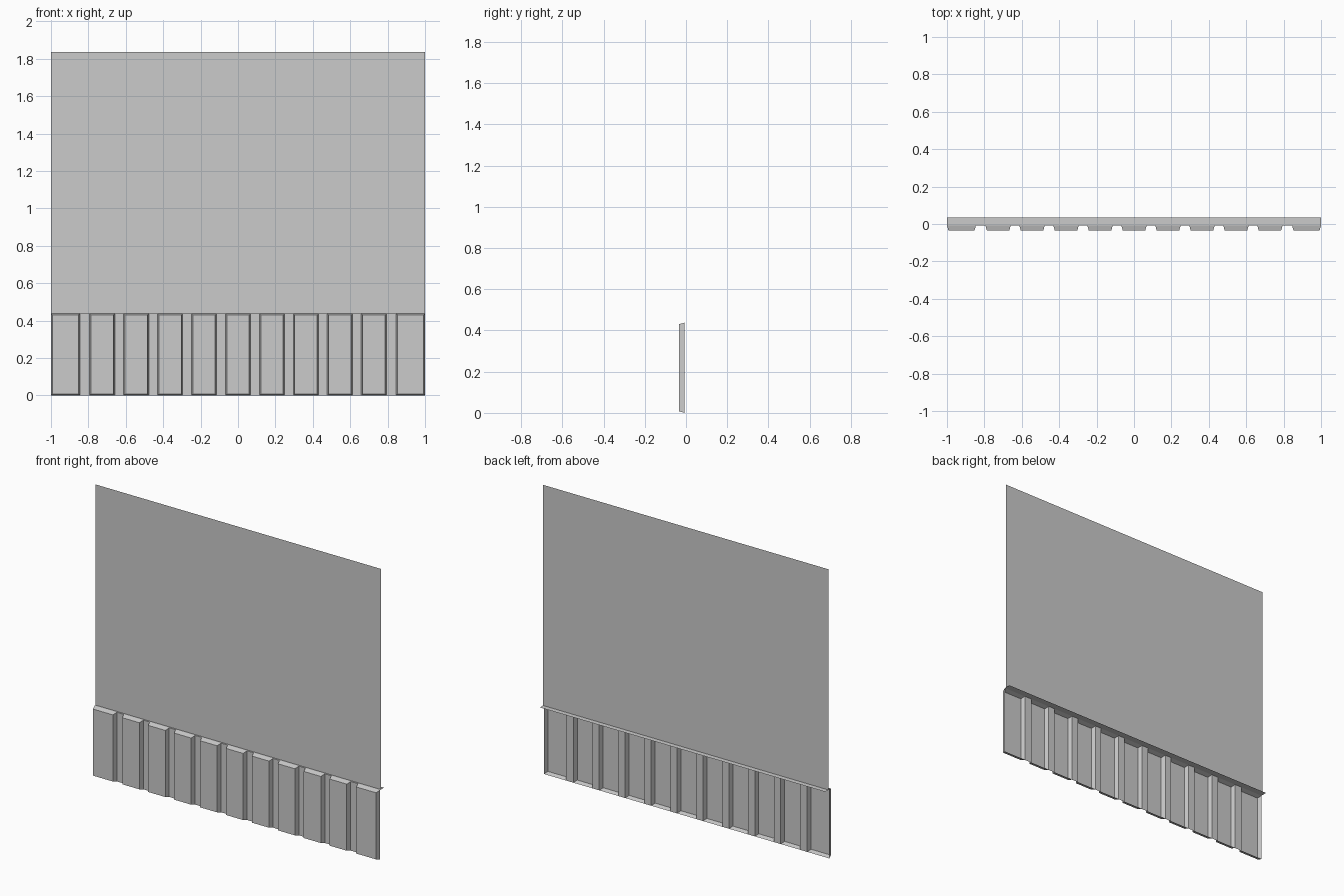
import bpy

if "Cube" in bpy.data.objects:
    bpy.data.objects.remove(bpy.data.objects["Cube"])

BASE_Y, FRONT_Y, BACK_Y, WALL_Y = -0.007, -0.035, 0.035, 0.003
LEDGE_Z, TOP_Z = 0.438, 1.836
PITCH, HALF, BEVEL = 0.1817, 0.068, 0.008


def make(name, verts, faces):
    mesh = bpy.data.meshes.new(name)
    mesh.from_pydata(verts, [], faces)
    mesh.update()
    obj = bpy.data.objects.new(name, mesh)
    bpy.context.collection.objects.link(obj)
    return obj


def upright_sheet(name, x0, x1, y, z0, z1):
    return make(name, [(x0, y, z0), (x1, y, z0), (x1, y, z1), (x0, y, z1)],
                [(0, 1, 2, 3)])


# Raised hollow panel with chamfered rim, open at the back
def raised_panel(name, x0, x1):
    b = BEVEL
    verts = [(x0, BASE_Y, 0), (x1, BASE_Y, 0),
             (x1, BASE_Y, LEDGE_Z), (x0, BASE_Y, LEDGE_Z),
             (x0 + b, FRONT_Y, b), (x1 - b, FRONT_Y, b),
             (x1 - b, FRONT_Y, LEDGE_Z - b), (x0 + b, FRONT_Y, LEDGE_Z - b)]
    faces = [(4, 5, 6, 7)]
    faces += [(i, (i + 1) % 4, 4 + (i + 1) % 4, 4 + i) for i in range(4)]
    return make(name, verts, faces)


# Panel spans: eleven evenly spaced, the end ones run out to the wall ends
spans = [[i * PITCH - HALF, i * PITCH + HALF] for i in range(-5, 6)]
spans[0] = [-1.0, -0.845]
spans[-1] = [0.845, 1.0]
for x0, x1 in spans:
    raised_panel("base_panel", x0, x1)

# Recessed strips between the panels
for left, right in zip(spans, spans[1:]):
    upright_sheet("recessed_strip", left[1], right[0], BASE_Y, 0, LEDGE_Z)

# Flat ledge on top of the base
make("ledge", [(-1, BASE_Y, LEDGE_Z), (1, BASE_Y, LEDGE_Z),
               (1, BACK_Y, LEDGE_Z), (-1, BACK_Y, LEDGE_Z)], [(0, 1, 2, 3)])

# Tall thin wall sheet
upright_sheet("wall_sheet", -1, 1, WALL_Y, LEDGE_Z, TOP_Z)
